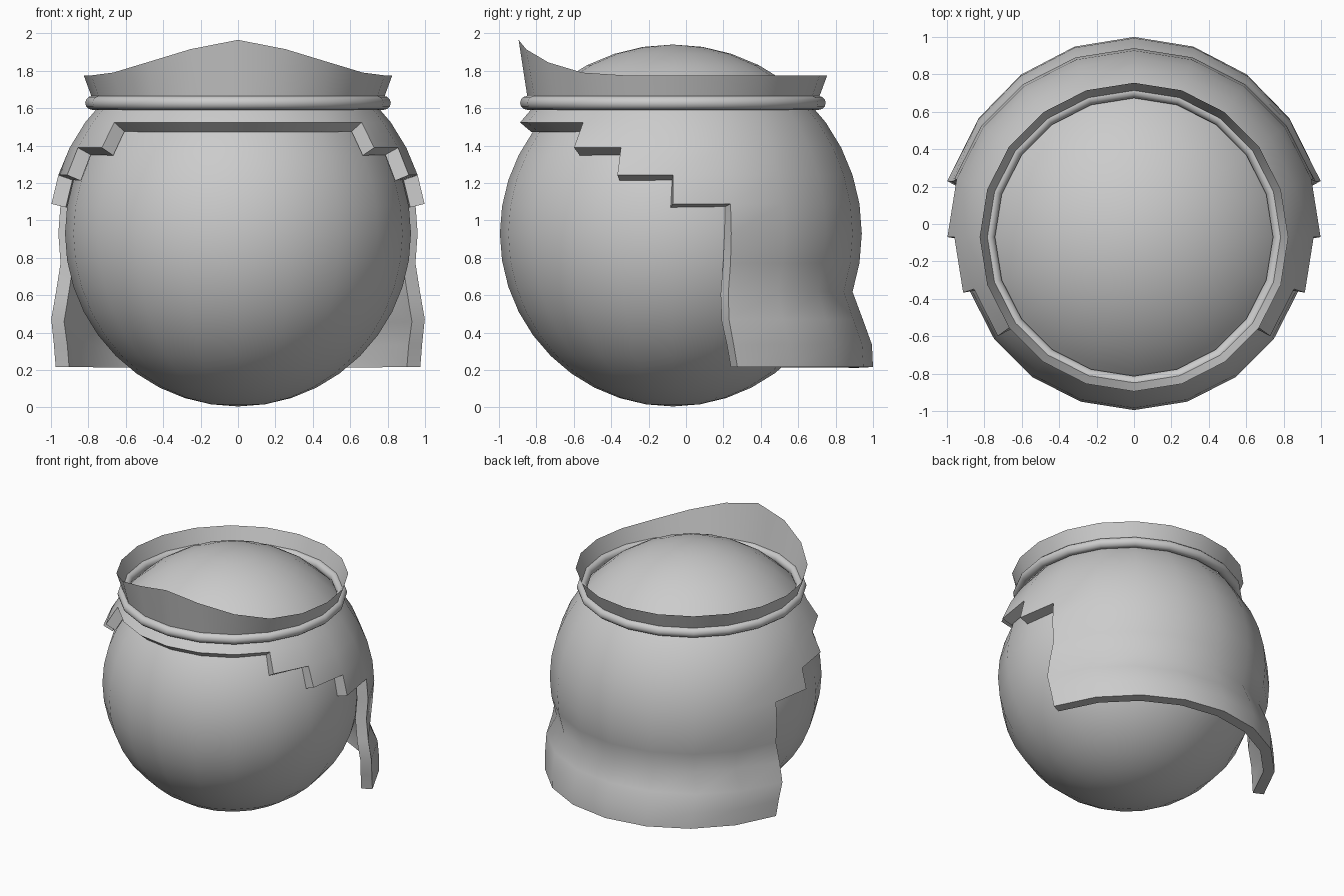
import bpy, bmesh
from math import sin, cos, radians

if "Cube" in bpy.data.objects:
    bpy.data.objects.remove(bpy.data.objects["Cube"])

N = 20                      # sides shared by every round part
STEP = 360 / N
CY, CZ = -0.07, 0.93        # centre of the head


def finish(name, bm, angle=40):
    bmesh.ops.recalc_face_normals(bm, faces=bm.faces)
    me = bpy.data.meshes.new(name)
    bm.to_mesh(me)
    bm.free()
    ob = bpy.data.objects.new(name, me)
    bpy.context.collection.objects.link(ob)
    smooth(ob, angle)
    return ob


def smooth(ob, angle):
    bpy.ops.object.select_all(action='DESELECT')
    ob.select_set(True)
    bpy.context.view_layer.objects.active = ob
    bpy.ops.object.shade_smooth_by_angle(angle=radians(angle))


# Head ball
bpy.ops.mesh.primitive_uv_sphere_add(segments=N, ring_count=N, radius=0.925,
                                     location=(0, CY, CZ))
head = bpy.context.object
head.name = "head"
smooth(head, 40)

# Hair: sphere patches above a stepped hairline, flared at the nape
R = 1.01
FLARE = {-3: (1.05, 1.035, -0.09), -4: (1.035, 1.07, -0.076),
         -5: (1.025, 1.049, -0.049)}       # row: x radius, y radius, y centre


def hair_point(k, j):
    az, el = radians(STEP * j), radians(9 * k)
    rx, ry, cy = FLARE.get(k, (R * cos(el), R * cos(el), CY))
    x, y = rx * cos(az), cy + ry * sin(az)
    if k == -2 and j in (1, 9):            # front corners start flaring earlier
        x *= 1.065
    return x, y, CZ + R * sin(el)


def lowest_row(from_front):
    for limit, row in ((54, 4), (72, 3), (90, 2), (108, 1)):
        if from_front < limit:
            return row
    return -5


bm = bmesh.new()
cache = {}


def vert(k, j):
    key = (k, 0 if k == 10 else j % N)
    if key not in cache:
        cache[key] = bm.verts.new((0, CY, CZ + R) if k == 10 else hair_point(*key))
    return cache[key]


for j in range(N):
    from_front = abs((STEP * (j + 0.5) + 90 + 180) % 360 - 180)
    for k in range(lowest_row(from_front), 10):
        quad = [vert(k, j), vert(k, j + 1), vert(k + 1, j + 1)]
        if k < 9:
            quad.append(vert(k + 1, j))
        bm.faces.new(quad)
hair = finish("hair", bm)
mod = hair.modifiers.new("thickness", 'SOLIDIFY')
mod.thickness = 0.08
mod.offset = -1
bpy.ops.object.modifier_apply(modifier=mod.name)
smooth(hair, 40)

# Headband ring
bpy.ops.mesh.primitive_torus_add(major_segments=N, minor_segments=12,
                                 major_radius=0.78, minor_radius=0.037,
                                 location=(0, CY, 1.628))
ring = bpy.context.object
ring.name = "headband_ring"
smooth(ring, 40)

# Crown band: thin sheet rising to a point at the front
PEAK = [1.965, 1.915, 1.845, 1.79]
bm = bmesh.new()
low, high = [], []
for j in range(N):
    a = radians(STEP * j - 90)
    i = min(j, N - j)
    top = PEAK[i] if i < len(PEAK) else 1.775
    low.append(bm.verts.new((0.775 * cos(a), CY + 0.775 * sin(a), 1.64)))
    high.append(bm.verts.new((0.825 * cos(a), CY + 0.825 * sin(a), top)))
for j in range(N):
    n = (j + 1) % N
    bm.faces.new((low[j], low[n], high[n], high[j]))
finish("crown_band", bm)
